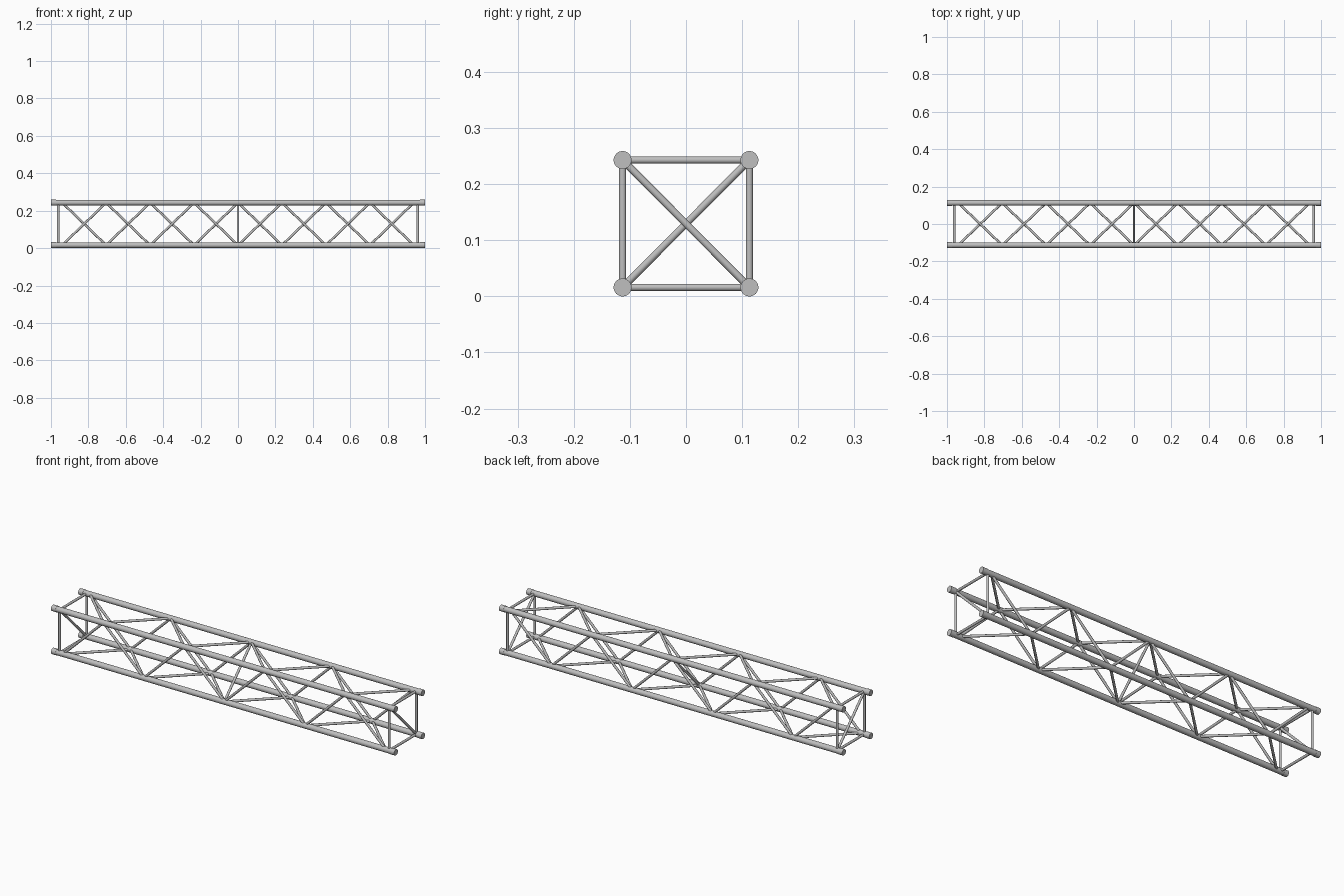
import bpy, math
from mathutils import Vector

if "Cube" in bpy.data.objects:
    bpy.data.objects.remove(bpy.data.objects["Cube"])

Y = 0.113                 # chord offset from the centre line
ZB, ZT = 0.016, 0.243     # bottom and top chord heights
STEP = 0.235              # spacing of the bracing nodes
END = 0.961               # position of the end frames
BRACE_R = 0.0065

metal = bpy.data.materials.new("light_grey_metal")
metal.diffuse_color = (0.52, 0.52, 0.52, 1)
metal.use_nodes = True
metal.node_tree.nodes["Principled BSDF"].inputs["Base Color"].default_value = metal.diffuse_color


def tube(name, a, b, r, sides=16):
    a, b = Vector(a), Vector(b)
    d = b - a
    bpy.ops.mesh.primitive_cylinder_add(vertices=sides, radius=r, depth=d.length,
                                        location=(a + b) / 2)
    ob = bpy.context.object
    ob.rotation_euler = d.to_track_quat('Z', 'Y').to_euler()
    ob.name = name
    ob.data.materials.append(metal)
    bpy.ops.object.shade_smooth_by_angle(angle=math.radians(40))
    return ob


# Corners in order round the square section
corners = [(-Y, ZB), (Y, ZB), (Y, ZT), (-Y, ZT)]
faces = ["bottom", "back", "top", "front"]

# Main chords with end collars
for y, z in corners:
    tube("main_chord", (-0.99, y, z), (0.99, y, z), 0.0147, 32)
    for s in (-1, 1):
        tube("end_collar", (s * 0.974, y, z), (s, y, z), 0.016, 32)

for i, face in enumerate(faces):
    a, b = corners[i], corners[(i + 1) % 4]
    # Square frame at both ends
    for s in (-1, 1):
        tube("end_frame_" + face, (s * END, *a), (s * END, *b), BRACE_R)
    # Zigzag: even nodes lie on the front-bottom and back-top chords
    even, odd = (a, b) if i % 2 == 0 else (b, a)
    for k in range(-4, 4):
        p, q = (even, odd) if k % 2 == 0 else (odd, even)
        tube("zigzag_brace_" + face, (k * STEP, *p), ((k + 1) * STEP, *q), BRACE_R)

# Cross-section diagonals at the ends and at the middle
for s in (-1, 1):
    tube("end_diagonal", (s * END, -Y, ZT), (s * END, Y, ZB), BRACE_R)
tube("middle_diagonal", (0, -Y, ZB), (0, Y, ZT), BRACE_R)
